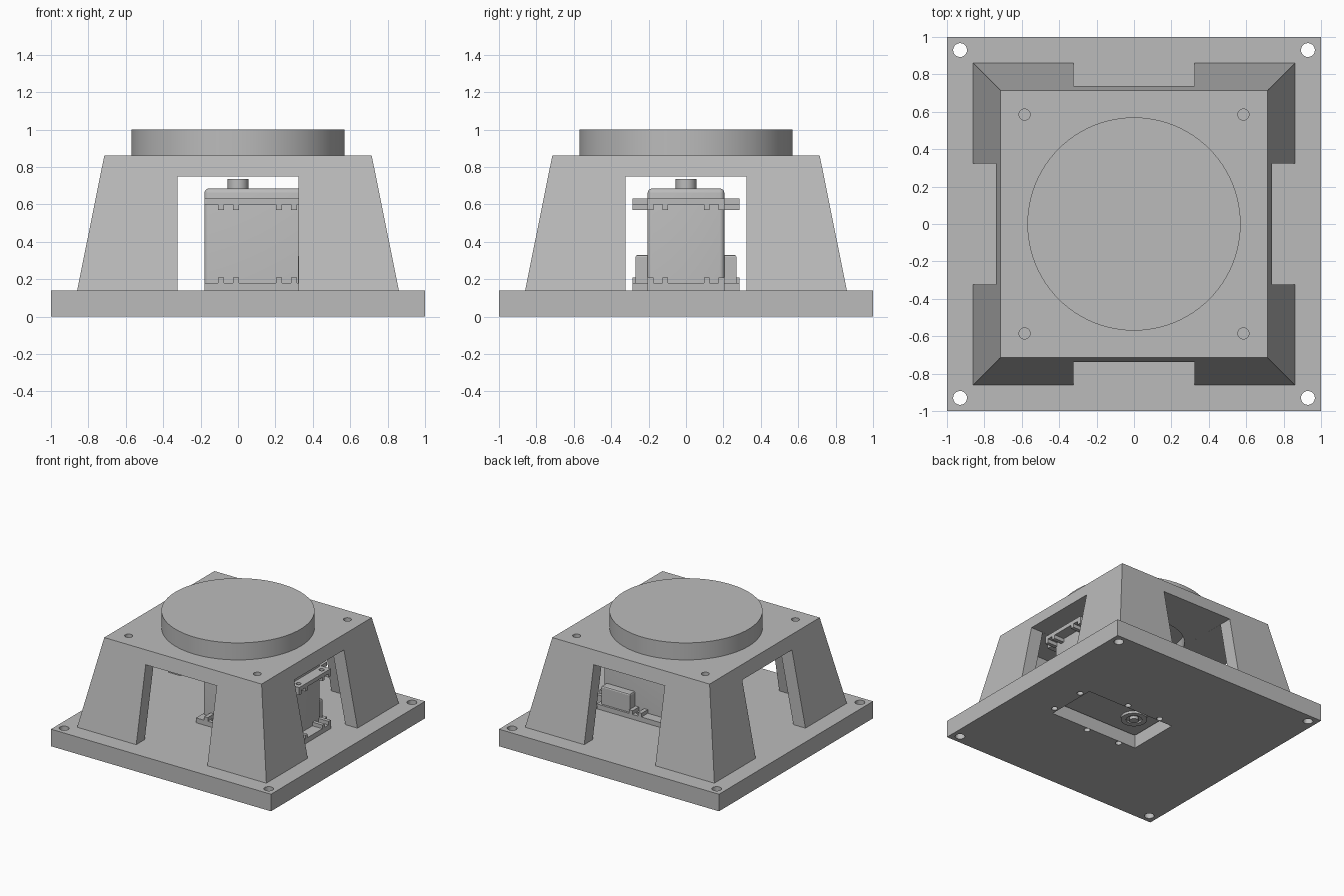
import bpy, bmesh, math
from mathutils import Matrix, Vector

cube = bpy.data.objects.get("Cube")
if cube:
    bpy.data.objects.remove(cube, do_unlink=True)

grey = bpy.data.materials.new("plain_grey")
grey.use_nodes = True
colour = (0.5, 0.5, 0.5, 1)
grey.diffuse_color = colour
grey.node_tree.nodes["Principled BSDF"].inputs["Base Color"].default_value = colour


def make(name, bm, smooth=False):
    mesh = bpy.data.meshes.new(name)
    bmesh.ops.recalc_face_normals(bm, faces=bm.faces)
    bm.to_mesh(mesh)
    bm.free()
    mesh.materials.append(grey)
    obj = bpy.data.objects.new(name, mesh)
    bpy.context.collection.objects.link(obj)
    if smooth:
        activate(obj)
        bpy.ops.object.shade_smooth_by_angle(angle=math.radians(35))
    return obj


def activate(obj):
    bpy.ops.object.select_all(action='DESELECT')
    obj.select_set(True)
    bpy.context.view_layer.objects.active = obj


def add_box(bm, x0, x1, y0, y1, z0, z1):
    size = Matrix.Diagonal((x1 - x0, y1 - y0, z1 - z0, 1))
    middle = Vector((x0 + x1, y0 + y1, z0 + z1)) / 2
    return bmesh.ops.create_cube(bm, size=1, matrix=Matrix.Translation(middle) @ size)["verts"]


def add_cylinder(bm, x, y, radius, z0, z1, sides=32):
    bmesh.ops.create_cone(bm, cap_ends=True, segments=sides, radius1=radius, radius2=radius,
                          depth=z1 - z0, matrix=Matrix.Translation((x, y, (z0 + z1) / 2)))


def add_frustum(bm, half0, half1, z0, z1):
    for v in add_box(bm, -1, 1, -1, 1, z0, z1):
        half = half0 if v.co.z < (z0 + z1) / 2 else half1
        v.co.x *= half
        v.co.y *= half


def cut(obj, fill):
    """Subtract the shapes that fill() adds to a temporary cutter."""
    bm = bmesh.new()
    fill(bm)
    cutter = make("cutter", bm)
    cutter.hide_render = True
    mod = obj.modifiers.new("cut", 'BOOLEAN')
    mod.operation, mod.solver, mod.object = 'DIFFERENCE', 'EXACT', cutter
    activate(obj)
    bpy.ops.object.modifier_apply(modifier=mod.name)
    bpy.data.objects.remove(cutter, do_unlink=True)


def holes(points, radius, z0, z1):
    def fill(bm):
        for x, y in points:
            add_cylinder(bm, x, y, radius, z0, z1, 24)
    return fill


def corners(d):
    return [(sx * d, sy * d) for sx in (-1, 1) for sy in (-1, 1)]


BACK, END = -0.18, 0.61          # motor case ends along x
side_holes = [(x, s * 0.24) for x in (-0.05, 0.26) for s in (-1, 1)]
end_holes = [(0.655, s * 0.15) for s in (-1, 1)]
mount_holes = side_holes + end_holes

# Base plate with corner holes, motor window and mounting holes
bm = bmesh.new()
add_box(bm, -1, 1, -1, 1, 0, 0.14)
base = make("base_plate", bm)
cut(base, holes(corners(0.93), 0.037, -0.1, 0.3))
cut(base, holes(mount_holes, 0.024, -0.1, 0.3))
cut(base, lambda b: add_box(b, BACK - 0.01, END + 0.01, -0.215, 0.215, -0.1, 0.3))

# Tapered hollow stand with an opening in each side
bm = bmesh.new()
add_frustum(bm, 0.86, 0.715, 0.14, 0.86)
stand = make("tapered_stand", bm)
cut(stand, lambda b: add_frustum(b, 0.758, 0.627, 0.1, 0.7495))
cut(stand, lambda b: add_box(b, -1, 1, -0.323, 0.323, 0.1, 0.75))
cut(stand, lambda b: add_box(b, -0.323, 0.323, -1, 1, 0.1, 0.75))
cut(stand, holes(corners(0.585), 0.03, 0.7, 0.9))
cut(stand, lambda b: add_cylinder(b, 0, 0, 0.38, 0.7, 0.9, 64))

# Round turntable
bm = bmesh.new()
add_cylinder(bm, 0, 0, 0.57, 0.86, 1.0, 96)
make("turntable", bm, True)

# Motor case with rounded upright and top edges
bm = bmesh.new()
add_box(bm, BACK, END, -0.205, 0.205, 0.1, 0.685)
edges = [e for e in bm.edges if max(v.co.z for v in e.verts) > 0.5]
bmesh.ops.bevel(bm, geom=edges, offset=0.025, segments=4, affect='EDGES', profile=0.5)
make("motor_case", bm, True)

# Output shaft, and bearing ring underneath
bm = bmesh.new()
add_cylinder(bm, 0, 0, 0.055, 0.67, 0.735)
make("motor_shaft", bm, True)
bm = bmesh.new()
add_cylinder(bm, 0, 0, 0.1, 0.08, 0.11)
ring = make("bearing_ring", bm)
cut(ring, lambda b: add_cylinder(b, 0, 0, 0.06, 0, 0.095))
bm = bmesh.new()
add_cylinder(bm, 0, 0, 0.035, 0.07, 0.11)
make("bearing_pin", bm, True)

# Upper and lower mounting flanges: side rails, end tab and paired lugs
for name, z0, z1, lug0, lug1 in (("lower", 0.14, 0.18, 0.18, 0.21),
                                 ("upper", 0.60, 0.632, 0.57, 0.60)):
    bm = bmesh.new()
    add_box(bm, BACK, END, -0.287, 0.287, z0, z1)
    flange = make(name + "_flange", bm)
    cut(flange, holes(side_holes, 0.02, z0 - 0.1, z1 + 0.1))
    bm = bmesh.new()
    add_box(bm, END, 0.70, -0.205, 0.205, z0, z1)
    tab = make(name + "_end_tab", bm)
    cut(tab, holes(end_holes, 0.02, z0 - 0.1, z1 + 0.1))
    bm = bmesh.new()
    for x, y in side_holes:
        y0, y1 = sorted((math.copysign(0.2, y), math.copysign(0.287, y)))
        for s in (-1, 1):
            add_box(bm, x + s * 0.04 - 0.016, x + s * 0.04 + 0.016, y0, y1, lug0, lug1)
    for x, y in end_holes:
        for s in (-1, 1):
            add_box(bm, END - 0.01, 0.70, y + s * 0.04 - 0.015, y + s * 0.04 + 0.015, lug0, lug1)
    make(name + "_lugs", bm)

# Cable sockets on both sides of the motor
for name, s in (("left", 1), ("right", -1)):
    bm = bmesh.new()
    y0, y1 = sorted((s * 0.2, s * 0.27))
    add_box(bm, 0.32, 0.58, y0, y1, 0.17, 0.33)
    top = [e for e in bm.edges if min(v.co.z for v in e.verts) > 0.3]
    bmesh.ops.bevel(bm, geom=top, offset=0.012, segments=2, affect='EDGES', profile=0.5)
    make(name + "_cable_socket", bm)
